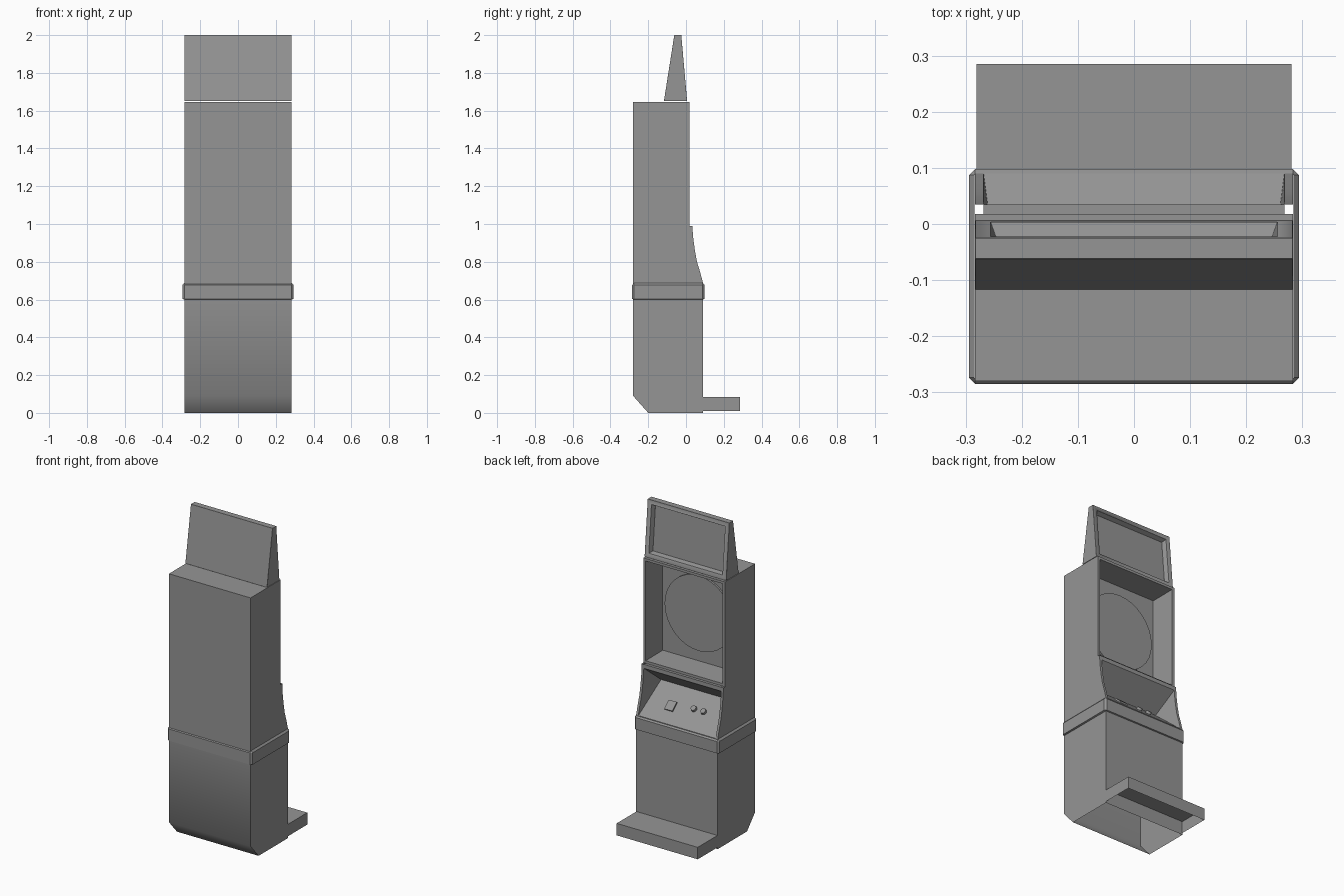
import bpy, bmesh, math
from mathutils import Matrix, Vector

if "Cube" in bpy.data.objects:
    bpy.data.objects.remove(bpy.data.objects["Cube"], do_unlink=True)

grey = bpy.data.materials.new("plain grey")
grey.use_nodes = True
grey.diffuse_color = (0.3, 0.3, 0.3, 1)
grey.node_tree.nodes["Principled BSDF"].inputs["Base Color"].default_value = (0.3, 0.3, 0.3, 1)


def finish(bm, name, smooth=30, bevel=0, fix=True):
    """Turn a bmesh into a named object with the shared material."""
    if fix:
        bmesh.ops.recalc_face_normals(bm, faces=bm.faces)
    mesh = bpy.data.meshes.new(name)
    bm.to_mesh(mesh)
    bm.free()
    mesh.materials.append(grey)
    ob = bpy.data.objects.new(name, mesh)
    bpy.context.collection.objects.link(ob)
    if bevel:
        mod = ob.modifiers.new("soft edges", 'BEVEL')
        mod.width = bevel
        mod.segments = 1
    bpy.ops.object.select_all(action='DESELECT')
    ob.select_set(True)
    bpy.context.view_layer.objects.active = ob
    bpy.ops.object.shade_smooth_by_angle(angle=math.radians(smooth))
    return ob


def extrude_profile(profile, half):
    """Closed prism: a (y, z) outline stretched across x."""
    bm = bmesh.new()
    face = bm.faces.new([bm.verts.new((-half, y, z)) for y, z in profile])
    new = bmesh.ops.extrude_face_region(bm, geom=[face])["geom"]
    moved = [v for v in new if isinstance(v, bmesh.types.BMVert)]
    bmesh.ops.translate(bm, verts=moved, vec=(2 * half, 0, 0))
    bmesh.ops.recalc_face_normals(bm, faces=bm.faces)
    return bm


def drop_faces(bm, test):
    gone = [f for f in bm.faces if test(f)]
    bmesh.ops.delete(bm, geom=gone, context='FACES')


def recess(bm, rim, taper, depth):
    """Sink a window into the face that looks along +y."""
    bm.normal_update()
    face = max(bm.faces, key=lambda f: f.normal.y)
    bmesh.ops.inset_individual(bm, faces=[face], thickness=rim)
    bm.normal_update()
    inward = face.normal * -depth
    bmesh.ops.inset_individual(bm, faces=[face], thickness=0.0005)
    bmesh.ops.inset_individual(bm, faces=[face], thickness=taper)
    bmesh.ops.translate(bm, verts=face.verts, vec=inward)


# Lower cabinet, hollow, with a sloped foot at the closed side
bm = extrude_profile([(-0.2, 0), (0.09, 0), (0.09, 0.69), (-0.28, 0.69), (-0.28, 0.09)], 0.283)
drop_faces(bm, lambda f: abs(f.normal.z) > 0.99)
finish(bm, "lower_cabinet", smooth=60, fix=False)

# Foot step, open underneath
bm = extrude_profile([(0.09, 0.01), (0.285, 0.01), (0.285, 0.085), (0.09, 0.085)], 0.281)
drop_faces(bm, lambda f: f.normal.z < -0.99)
finish(bm, "foot_step", fix=False)

# Belt around the cabinet, cut corners and chamfered rims
bm = bmesh.new()
rings = []
for grow, z in ((0, 0.6), (0.01, 0.603), (0.01, 0.677), (0, 0.688)):
    x, y0, y1, c = 0.284 + grow, -0.275 - grow, 0.088 + grow, grow + 0.001
    outline = [(x - c, y0), (x, y0 + c), (x, y1 - c), (x - c, y1),
               (c - x, y1), (-x, y1 - c), (-x, y0 + c), (c - x, y0)]
    rings.append([bm.verts.new((px, py, z)) for px, py in outline])
for low, high in zip(rings, rings[1:]):
    for i in range(8):
        j = (i + 1) % 8
        bm.faces.new((low[i], low[j], high[j], high[i]))
finish(bm, "belt", fix=False)

# Control console: curved cheeks around a sunken panel and a sloped hood
curve = [(0.09, 0.688), (0.075, 0.745), (0.058, 0.8), (0.047, 0.86), (0.039, 0.92), (0.035, 0.965)]
crease = (-0.1, 0.85)
lip = (0.035, 0.99)
OUT, IN, DEEP = 0.283, 0.268, 0.243
bm = bmesh.new()


def add_face(*points):
    bm.faces.new([bm.verts.new(p) for p in points])


for s in (-1, 1):
    def side(x, points):
        return [(s * x, y, z) for y, z in points]
    add_face(*side(OUT, [(-0.28, 0.688)] + curve + [lip, (-0.28, 0.99)]))
    edge = curve + [lip]
    for a, b in zip(edge, edge[1:]):
        add_face(*side(OUT, [a, b]), *side(IN, [b, a]))
    for a, b in zip(curve, curve[1:]):
        add_face(*side(IN, [a, b]), *side(DEEP, [crease]))


def across(a, xa, b, xb):
    add_face((-xa, *a), (xa, *a), (xb, *b), (-xb, *b))


across(curve[0], IN, crease, DEEP)
across(crease, DEEP, curve[-1], IN)
across(curve[-1], IN, lip, IN)
across(lip, IN, (-0.28, 0.99), IN)
across((-0.28, 0.99), OUT, (-0.28, 0.688), OUT)
bmesh.ops.remove_doubles(bm, verts=bm.verts, dist=0.0005)
finish(bm, "control_console")

# Controls that sit on the sloped panel
start, end = Vector((0, *curve[0])), Vector((0, *crease))
slope = (end - start).normalized()
normal = Vector((1, 0, 0)).cross(slope)
if normal.z < 0:
    normal.negate()
tilt = Matrix((slope.cross(normal), slope, normal)).transposed().to_4x4()


def on_panel(x, t):
    return Matrix.Translation(start.lerp(end, t) + Vector((x, 0, 0))) @ tilt


bm = bmesh.new()
bmesh.ops.create_cube(bm, size=1, matrix=on_panel(0.1, 0.45) @ Matrix.Diagonal((0.055, 0.06, 0.02, 1)))
finish(bm, "square_button")
for name, x in (("round_button_inner", -0.048), ("round_button_outer", -0.115)):
    bm = bmesh.new()
    bmesh.ops.create_cone(bm, cap_ends=True, segments=16, radius1=0.02, radius2=0.016,
                          depth=0.03, matrix=on_panel(x, 0.54))
    finish(bm, name)

# Screen cabinet with a deep window
bm = extrude_profile([(-0.28, 0.99), (0.018, 0.99), (0.018, 1.647), (-0.28, 1.647)], 0.283)
recess(bm, 0.022, 0.014, 0.155)
finish(bm, "screen_cabinet", fix=False)

# Round dial on the back wall of the window
bm = bmesh.new()
bmesh.ops.create_cone(bm, cap_ends=True, segments=32, radius1=0.236, radius2=0.236, depth=0.02,
                      matrix=Matrix.Translation((0, -0.135, 1.32)) @ Matrix.Rotation(math.pi / 2, 4, 'X'))
finish(bm, "round_dial")

# Wedge-shaped top sign with a framed, sunken face
bm = extrude_profile([(-0.117, 1.65), (0.006, 1.65), (-0.025, 2.0), (-0.062, 2.0)], 0.283)
recess(bm, 0.038, 0.014, 0.027)
finish(bm, "top_sign", bevel=0.004, fix=False)
